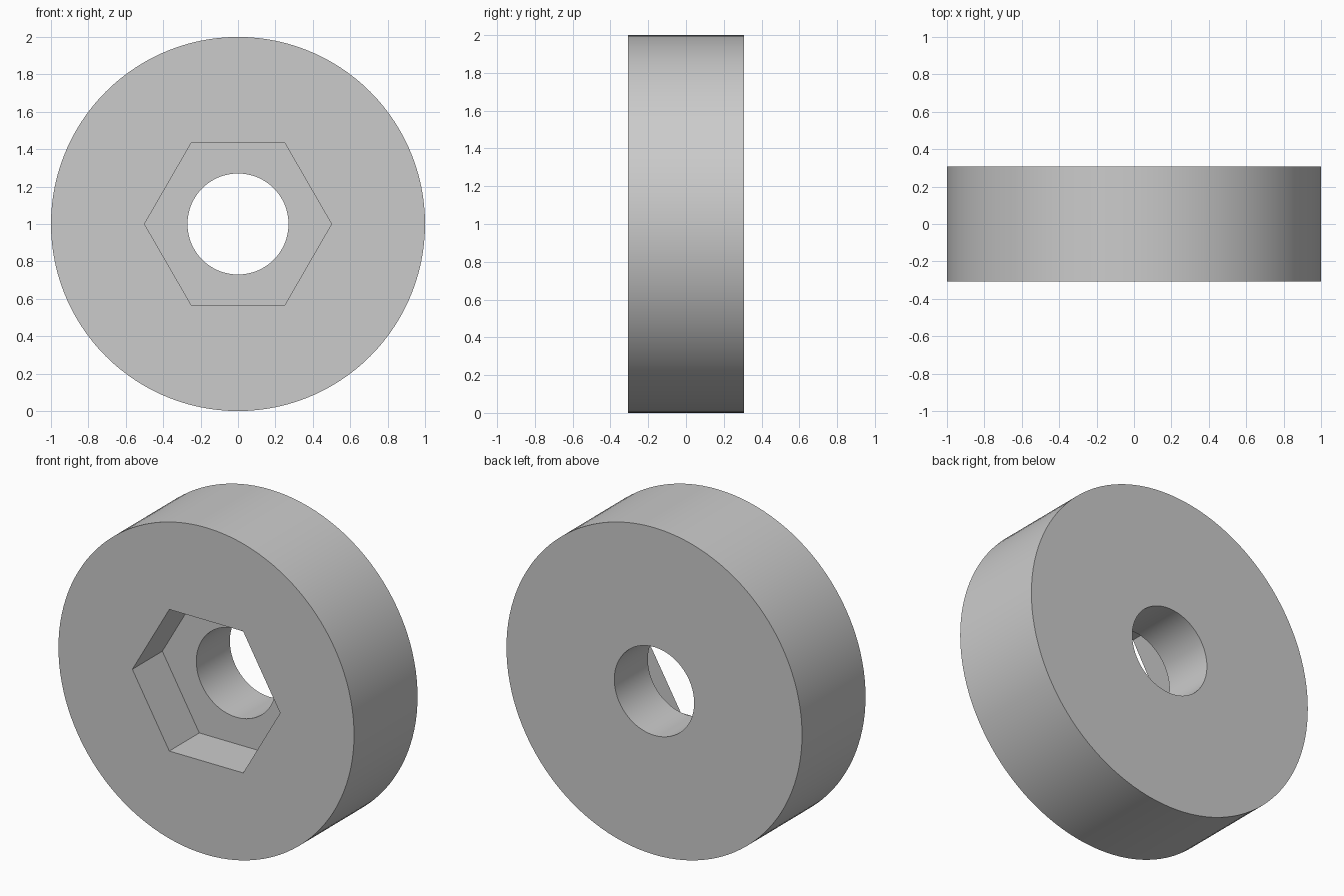
import bpy
import bmesh
from math import cos, sin, pi, radians

SEGMENTS = 120       # multiple of six, so the hexagon keeps true corners
HALF = 0.307         # half thickness
FLOOR = -HALF + 0.29 # depth of the hexagonal recess

cube = bpy.data.objects.get("Cube")
if cube:
    bpy.data.objects.remove(cube, do_unlink=True)


def circle(angle, radius):
    return radius


def hexagon(angle, radius):
    # distance from the centre to a hexagon with a corner at angle zero
    return radius * cos(pi / 6) / cos(angle % (pi / 3) - pi / 6)


def ring(bm, shape, radius, y):
    verts = []
    for i in range(SEGMENTS):
        a = 2 * pi * i / SEGMENTS
        r = shape(a, radius)
        verts.append(bm.verts.new((r * cos(a), y, 1 + r * sin(a))))
    return verts


# Washer: a closed loop of rings, rim to bore to recess and back
bm = bmesh.new()
rings = [ring(bm, *spec) for spec in (
    (circle, 1.0, -HALF),
    (circle, 1.0, HALF),
    (circle, 0.27, HALF),
    (circle, 0.27, FLOOR),
    (hexagon, 0.5, FLOOR),
    (hexagon, 0.5, -HALF),
)]
for k, a in enumerate(rings):
    b = rings[(k + 1) % len(rings)]
    for i in range(SEGMENTS):
        j = (i + 1) % SEGMENTS
        bm.faces.new((a[i], a[j], b[j], b[i]))
bmesh.ops.recalc_face_normals(bm, faces=bm.faces)

mesh = bpy.data.meshes.new("recessed_washer")
bm.to_mesh(mesh)
bm.free()
washer = bpy.data.objects.new("recessed_washer", mesh)
bpy.context.collection.objects.link(washer)

# Plain grey
grey = bpy.data.materials.new("plain_grey")
grey.use_nodes = True
colour = (0.6, 0.6, 0.6, 1)
grey.diffuse_color = colour
grey.node_tree.nodes["Principled BSDF"].inputs["Base Color"].default_value = colour
mesh.materials.append(grey)

# Smooth rim and bore with sharp edges
bpy.ops.object.select_all(action="DESELECT")
washer.select_set(True)
bpy.context.view_layer.objects.active = washer
bpy.ops.object.shade_smooth_by_angle(angle=radians(30))
